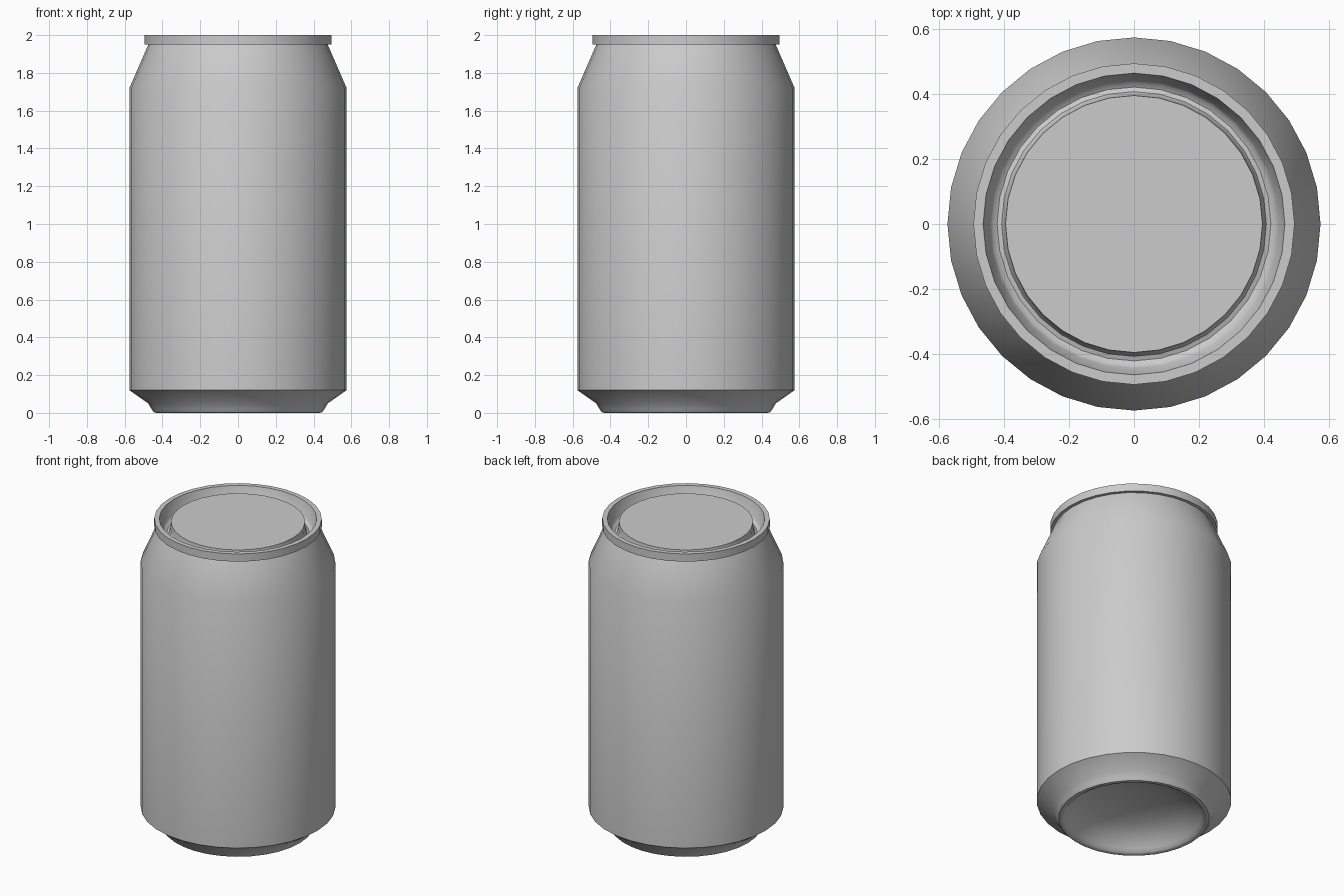
import bpy
import bmesh
import math

cube = bpy.data.objects.get("Cube")
if cube:
    bpy.data.objects.remove(cube, do_unlink=True)

SIDES = 32

metal = bpy.data.materials.new("grey metal")
metal.use_nodes = True
GREY = (0.6, 0.6, 0.6, 1)
metal.diffuse_color = GREY
metal.node_tree.nodes["Principled BSDF"].inputs["Base Color"].default_value = GREY


def lathe(name, profile, smooth_angle=40):
    """Revolve (radius, height) points about z; a zero radius closes with a fan."""
    bm = bmesh.new()
    rings = []
    for r, z in profile:
        if r == 0:
            rings.append([bm.verts.new((0, 0, z))] * SIDES)
            continue
        angles = [math.tau * i / SIDES for i in range(SIDES)]
        rings.append([bm.verts.new((r * math.cos(a), r * math.sin(a), z)) for a in angles])
    for low, high in zip(rings, rings[1:]):
        for i in range(SIDES):
            j = (i + 1) % SIDES
            corners = dict.fromkeys((low[i], low[j], high[j], high[i]))
            bm.faces.new(list(corners))
    mesh = bpy.data.meshes.new(name)
    bm.to_mesh(mesh)
    bm.free()
    mesh.materials.append(metal)
    obj = bpy.data.objects.new(name, mesh)
    bpy.context.collection.objects.link(obj)
    bpy.ops.object.select_all(action="DESELECT")
    bpy.context.view_layer.objects.active = obj
    obj.select_set(True)
    bpy.ops.object.shade_smooth_by_angle(angle=math.radians(smooth_angle))
    return obj


# Domed underside, rolled foot, chamfer, straight wall and tapered neck
lathe("can_body", [
    (0, 0.15), (0.14, 0.14), (0.26, 0.115), (0.35, 0.075), (0.4, 0.025),
    (0.415, 0.007), (0.43, 0), (0.445, 0.003), (0.458, 0.02), (0.475, 0.05),
    (0.575, 0.12), (0.575, 1.72), (0.475, 1.95),
])

# Rolled rim, sunken groove and raised flat lid panel
lathe("can_lid", [
    (0.475, 1.95), (0.495, 1.95), (0.495, 2), (0.465, 2), (0.445, 1.92),
    (0.437, 1.908), (0.422, 1.9), (0.408, 1.905), (0.4, 1.92),
    (0.396, 1.98), (0, 1.98),
])
